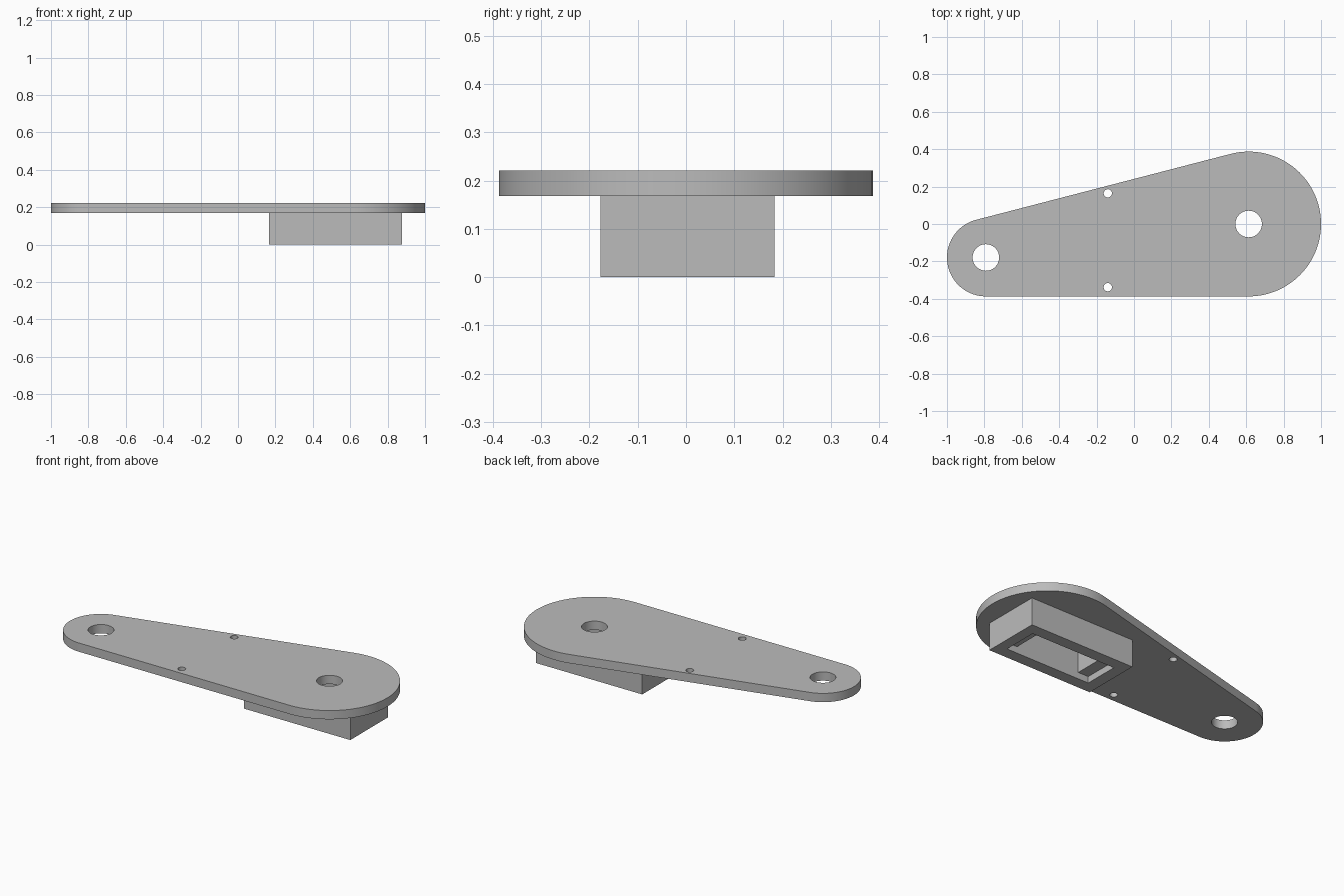
import bpy, bmesh
from math import atan2, asin, hypot, cos, sin, pi, radians

if "Cube" in bpy.data.objects:
    bpy.data.objects.remove(bpy.data.objects["Cube"], do_unlink=True)

PLATE_Z, TOP_Z = 0.168, 0.221
BIG, BIG_R = (0.613, 0.0), 0.387
SMALL, SMALL_R = (-0.792, -0.179), 0.208

grey = bpy.data.materials.new("plain grey")
grey.use_nodes = True
colour = (0.5, 0.5, 0.5, 1)
grey.diffuse_color = colour
grey.node_tree.nodes["Principled BSDF"].inputs["Base Color"].default_value = colour


def arc(centre, r, a0, a1, n):
    return [(centre[0] + r * cos(a0 + (a1 - a0) * i / n),
             centre[1] + r * sin(a0 + (a1 - a0) * i / n)) for i in range(n + 1)]


def rect(x0, x1, y0, y1):
    return [(x0, y0), (x1, y0), (x1, y1), (x0, y1)]


def prism(name, outline, z0, z1):
    """Extrude a flat outline from z0 up to z1."""
    bm = bmesh.new()
    face = bm.faces.new([bm.verts.new((x, y, z0)) for x, y in outline])
    new = bmesh.ops.extrude_face_region(bm, geom=[face])["geom"]
    bmesh.ops.translate(bm, vec=(0, 0, z1 - z0),
                        verts=[v for v in new if isinstance(v, bmesh.types.BMVert)])
    bmesh.ops.recalc_face_normals(bm, faces=bm.faces)
    mesh = bpy.data.meshes.new(name)
    bm.to_mesh(mesh)
    bm.free()
    mesh.materials.append(grey)
    obj = bpy.data.objects.new(name, mesh)
    bpy.context.collection.objects.link(obj)
    return obj


def cut(obj, outline, z0, z1):
    """Subtract a prism from an object."""
    cutter = prism("cutter", outline, z0, z1)
    cutter.hide_render = True
    mod = obj.modifiers.new("cut", "BOOLEAN")
    mod.operation, mod.solver, mod.object = "DIFFERENCE", "EXACT", cutter
    bpy.context.view_layer.objects.active = obj
    bpy.ops.object.modifier_apply(modifier=mod.name)
    bpy.data.objects.remove(cutter, do_unlink=True)


# Tapered arm plate: two round ends joined by their tangents
dx, dy = BIG[0] - SMALL[0], BIG[1] - SMALL[1]
upper = pi / 2 + atan2(dy, dx) + asin((BIG_R - SMALL_R) / hypot(dx, dy))
outline = (arc(BIG, BIG_R, -pi / 2, upper, 56)
           + arc(SMALL, SMALL_R, upper, 1.5 * pi, 44))
plate = prism("arm_plate", outline, PLATE_Z, TOP_Z)

# Shaft holes at both ends and two small screw holes
for x, y, r in ((*BIG, 0.071), (*SMALL, 0.071),
                (-0.14, 0.164, 0.022), (-0.14, -0.338, 0.022)):
    cut(plate, arc((x, y), r, 0, 2 * pi, 48)[:-1], 0.1, 0.3)

# Motor housing below: deep pocket with a shallow ledge at each end
housing = prism("motor_housing", rect(0.165, 0.876, -0.177, 0.183), 0, PLATE_Z)
cut(housing, rect(0.307, 0.74, -0.105, 0.111), -0.1, 0.3)
cut(housing, rect(0.236, 0.811, -0.105, 0.111), -0.1, 0.04)

# Smooth the round walls, keep the edges sharp
bpy.ops.object.select_all(action="DESELECT")
for obj in (plate, housing):
    obj.select_set(True)
bpy.context.view_layer.objects.active = plate
bpy.ops.object.shade_smooth_by_angle(angle=radians(30))
